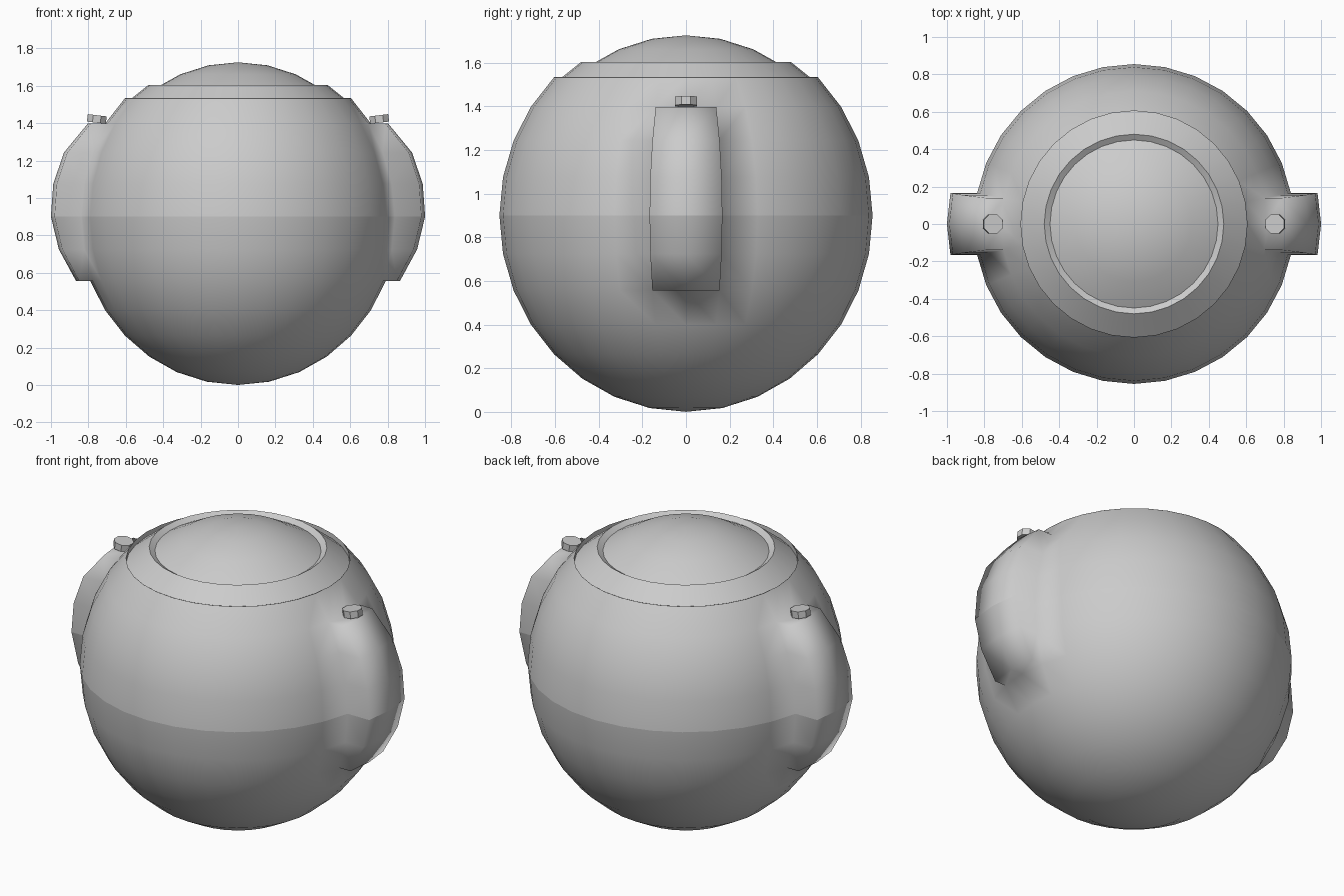
import bpy, bmesh, math
from mathutils import Matrix

if "Cube" in bpy.data.objects:
    bpy.data.objects.remove(bpy.data.objects["Cube"])

SEG = 32                      # sides around
STEP = math.radians(11.25)    # angle per ring and per side
R, MID = 0.855, 0.90          # body radius and equator height

grey = bpy.data.materials.new("light grey")
grey.diffuse_color = (0.6, 0.6, 0.6, 1)
grey.use_nodes = True
grey.node_tree.nodes["Principled BSDF"].inputs["Base Color"].default_value = grey.diffuse_color


def finish(name, bm, angle=None):
    bmesh.ops.remove_doubles(bm, verts=bm.verts[:], dist=1e-5)
    bmesh.ops.recalc_face_normals(bm, faces=bm.faces[:])
    me = bpy.data.meshes.new(name)
    bm.to_mesh(me)
    bm.free()
    me.materials.append(grey)
    ob = bpy.data.objects.new(name, me)
    bpy.context.collection.objects.link(ob)
    if angle is None:
        me.shade_smooth()
    else:
        bpy.ops.object.select_all(action='DESELECT')
        ob.select_set(True)
        bpy.context.view_layer.objects.active = ob
        bpy.ops.object.shade_smooth_by_angle(angle=math.radians(angle))
    return ob


def half_body(name, sign, rings, height, grip):
    """Half of the round body; side patches are pushed out in x as grips."""
    bm = bmesh.new()
    cache = {}

    def vert(j, i, out):
        key = (j % SEG, i, out)
        if key not in cache:
            r = R * math.cos(i * STEP)
            x, y = r * math.cos(j * STEP), r * math.sin(j * STEP)
            if out:
                x *= grip[i]
            cache[key] = bm.verts.new((x, y, MID + sign * height * math.sin(i * STEP)))
        return cache[key]

    def is_grip(j, i):
        return j % SEG in (0, SEG - 1, 15, 16) and i < len(grip) - 1

    def add(vs):
        # collapse repeated pole points before making the face
        seen = []
        for v in vs:
            if all((v.co - s.co).length > 1e-6 for s in seen):
                seen.append(v)
        if len(seen) > 2:
            bm.faces.new(seen)

    for j in range(SEG):
        for i in range(rings):
            g = is_grip(j, i)
            add([vert(j, i, g), vert(j + 1, i, g), vert(j + 1, i + 1, g), vert(j, i + 1, g)])
            # grip walls where a pushed-out patch meets the body
            if g != is_grip(j + 1, i):
                add([vert(j + 1, i, False), vert(j + 1, i + 1, False),
                     vert(j + 1, i + 1, True), vert(j + 1, i, True)])
            if i + 1 < rings and g != is_grip(j, i + 1):
                add([vert(j, i + 1, False), vert(j + 1, i + 1, False),
                     vert(j + 1, i + 1, True), vert(j, i + 1, True)])
    return finish(name, bm)


def lathe(name, profile, angle):
    bm = bmesh.new()
    vs = [bm.verts.new((r, 0, z)) for r, z in profile]
    es = [bm.edges.new(p) for p in zip(vs, vs[1:])]
    bmesh.ops.spin(bm, geom=vs + es, cent=(0, 0, 0), axis=(0, 0, 1),
                   angle=2 * math.pi, steps=SEG, use_duplicate=False)
    return finish(name, bm, angle)


# round body with side grips, in two shells meeting at the equator
half_body("upper_body", 1, 4, 0.895, [1.17, 1.178, 1.178, 1.13])
half_body("lower_body", -1, 8, 0.90, [1.17, 1.142, 1.096])

# sunken collar and domed lid
lathe("collar", [(0.605, 1.533), (0.605, 1.503), (0.48, 1.603), (0.449, 1.583)], 25)
lathe("lid_dome", [(0.449, 1.583), (0.308, 1.661), (0.157, 1.709), (0, 1.725)], 30)

# small eight-sided buttons on the grips
for side, s in (("left", -1), ("right", 1)):
    bm = bmesh.new()
    m = (Matrix.Translation((s * 0.755, 0, 1.422)) @ Matrix.Rotation(-s * math.radians(7), 4, 'Y')
         @ Matrix.Rotation(STEP * 2, 4, 'Z'))
    bmesh.ops.create_cone(bm, cap_ends=True, segments=8, radius1=0.055, radius2=0.055,
                          depth=0.04, matrix=m)
    finish(side + "_button", bm, 30)
